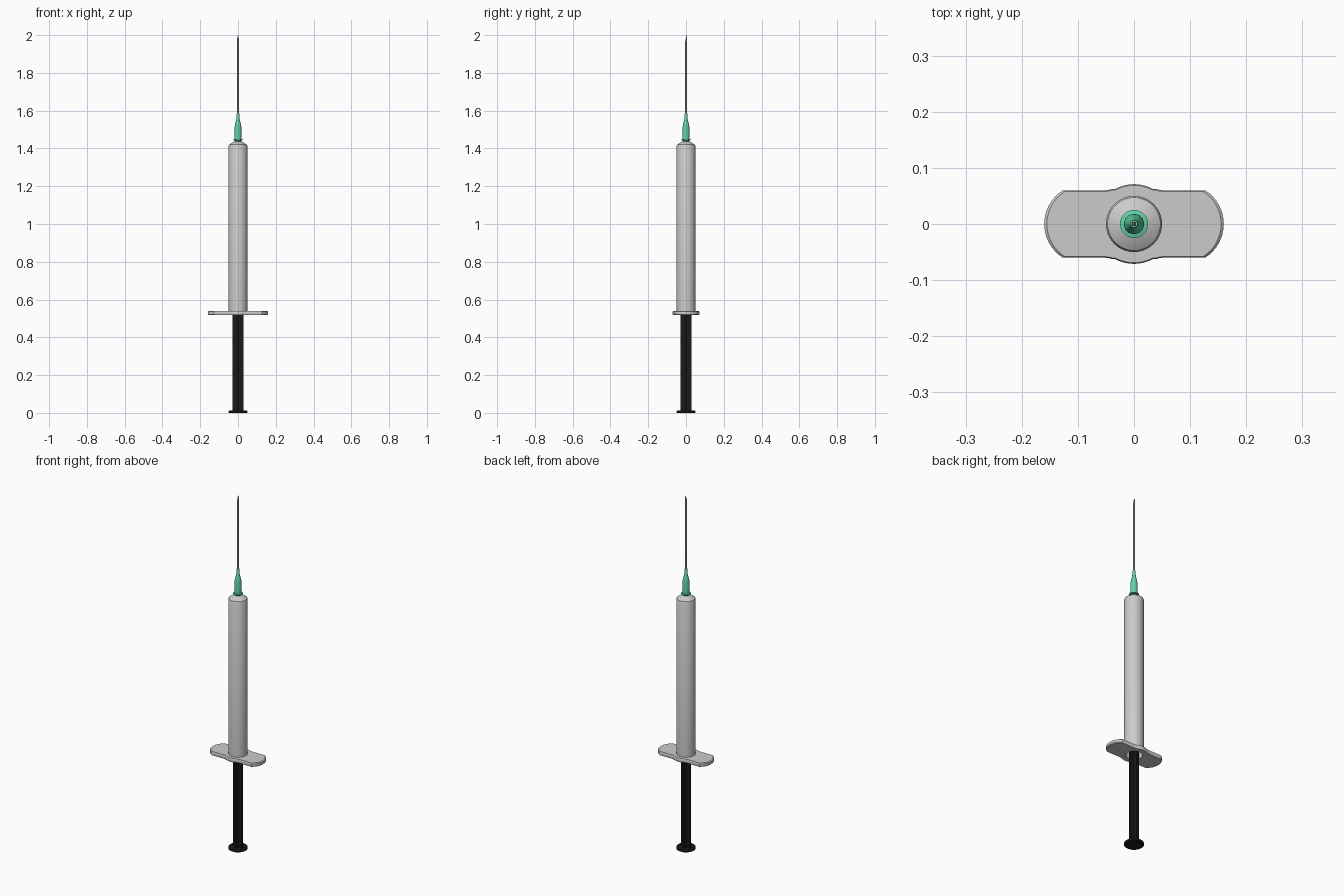
import bpy, bmesh
from math import sin, cos, pi, atan2, sqrt, radians

if "Cube" in bpy.data.objects:
    bpy.data.objects.remove(bpy.data.objects["Cube"])


def material(name, color):
    m = bpy.data.materials.new(name)
    m.diffuse_color = color
    m.use_nodes = True
    m.node_tree.nodes["Principled BSDF"].inputs["Base Color"].default_value = m.diffuse_color
    return m


def finish(name, bm, mat=None):
    bmesh.ops.recalc_face_normals(bm, faces=bm.faces)
    me = bpy.data.meshes.new(name)
    bm.to_mesh(me)
    bm.free()
    ob = bpy.data.objects.new(name, me)
    bpy.context.collection.objects.link(ob)
    if mat:
        me.materials.append(mat)
    bpy.ops.object.select_all(action='DESELECT')
    ob.select_set(True)
    bpy.context.view_layer.objects.active = ob
    bpy.ops.object.shade_smooth_by_angle(angle=radians(30))
    return ob


def bridge(bm, a, b):
    n = len(a)
    for i in range(n):
        j = (i + 1) % n
        bm.faces.new((a[i], a[j], b[j], b[i]))


def lathe(name, profile, mat=None, closed=False, n=48):
    """Spin (radius, z) points about z; closed joins last to first, else ends are capped."""
    bm = bmesh.new()
    rings = [[bm.verts.new((r * cos(2 * pi * i / n), r * sin(2 * pi * i / n), z))
              for i in range(n)] for r, z in profile]
    for a, b in zip(rings, rings[1:]):
        bridge(bm, a, b)
    if closed:
        bridge(bm, rings[-1], rings[0])
    else:
        bm.faces.new(rings[0])
        bm.faces.new(rings[-1])
    return finish(name, bm, mat)


black = material("black_plastic", (0.01, 0.01, 0.01, 1))
green = material("green_plastic", (0.12, 0.65, 0.38, 1))

# Hollow barrel with sloped shoulder and nozzle
lathe("barrel", [(0.05, 0.525), (0.05, 1.413), (0.047, 1.42), (0.022, 1.436),
                 (0.012, 1.438), (0.010, 1.52), (0.005, 1.52), (0.005, 1.425),
                 (0.042, 1.408), (0.042, 0.525)], closed=True)

# Finger flange: wide plate with rounded ends, a swollen centre and a hole
quarter = []
for i in range(9):
    a = 1.006 * i / 8
    quarter.append((0.089 + 0.071 * cos(a), 0.071 * sin(a)))
quarter += [(0.09, 0.06), (0.052, 0.06), (0.046, 0.0606), (0.04, 0.0622)]
for i in range(7):
    x = 0.034 * (1 - i / 6)
    quarter.append((x, sqrt(0.071 ** 2 - x * x)))
half = quarter + [(-x, y) for x, y in quarter[-2::-1]]
outline = half + [(x, -y) for x, y in half[-2:0:-1]]

bm = bmesh.new()
z0, z1, c = 0.518, 0.54, 0.004
loops = []
for s, z in ((0.97, z0), (1, z0 + c), (1, z1 - c), (0.97, z1)):
    loops.append([bm.verts.new((x * s, y * s, z)) for x, y in outline])
for z in (z1, z0):
    angles = [atan2(y, x) for x, y in outline]
    loops.append([bm.verts.new((0.042 * cos(a), 0.042 * sin(a), z)) for a in angles])
for k in range(6):
    bridge(bm, loops[k], loops[(k + 1) % 6])
finish("finger_flange", bm)

# Plunger: thumb disc, cross-ribbed rod and piston inside the barrel
lathe("thumb_disc", [(0.048, 0), (0.05, 0.002), (0.05, 0.009), (0.048, 0.012)], black)
bm = bmesh.new()
w, t = 0.028, 0.006
cross = [(w, -t), (w, t), (t, t), (t, w), (-t, w), (-t, t),
         (-w, t), (-w, -t), (-t, -t), (-t, -w), (t, -w), (t, -t)]
ends = [[bm.verts.new((x, y, z)) for x, y in cross] for z in (0.01, 0.94)]
bridge(bm, *ends)
for e in ends:
    bm.faces.new(e)
finish("plunger_rod", bm, black)
lathe("piston", [(0.041, 0.935), (0.041, 0.945), (0.036, 0.95), (0.036, 0.965),
                 (0.041, 0.97), (0.041, 0.98), (0.005, 0.995)], black)

# Needle hub: rimmed green sleeve narrowing to the needle
lathe("needle_hub", [(0.014, 1.434), (0.016, 1.442), (0.025, 1.444), (0.025, 1.449),
                     (0.018, 1.451), (0.0175, 1.515), (0.015, 1.53), (0.009, 1.555),
                     (0.0075, 1.583), (0.006, 1.587)], green)

# Needle with slanted tip
needle = lathe("needle", [(0.004, 1.58), (0.004, 1.985)], n=20)
for v in needle.data.vertices:
    if v.co.z > 1.9:
        v.co.z = 1.985 + v.co.y / 0.004 * 0.015
